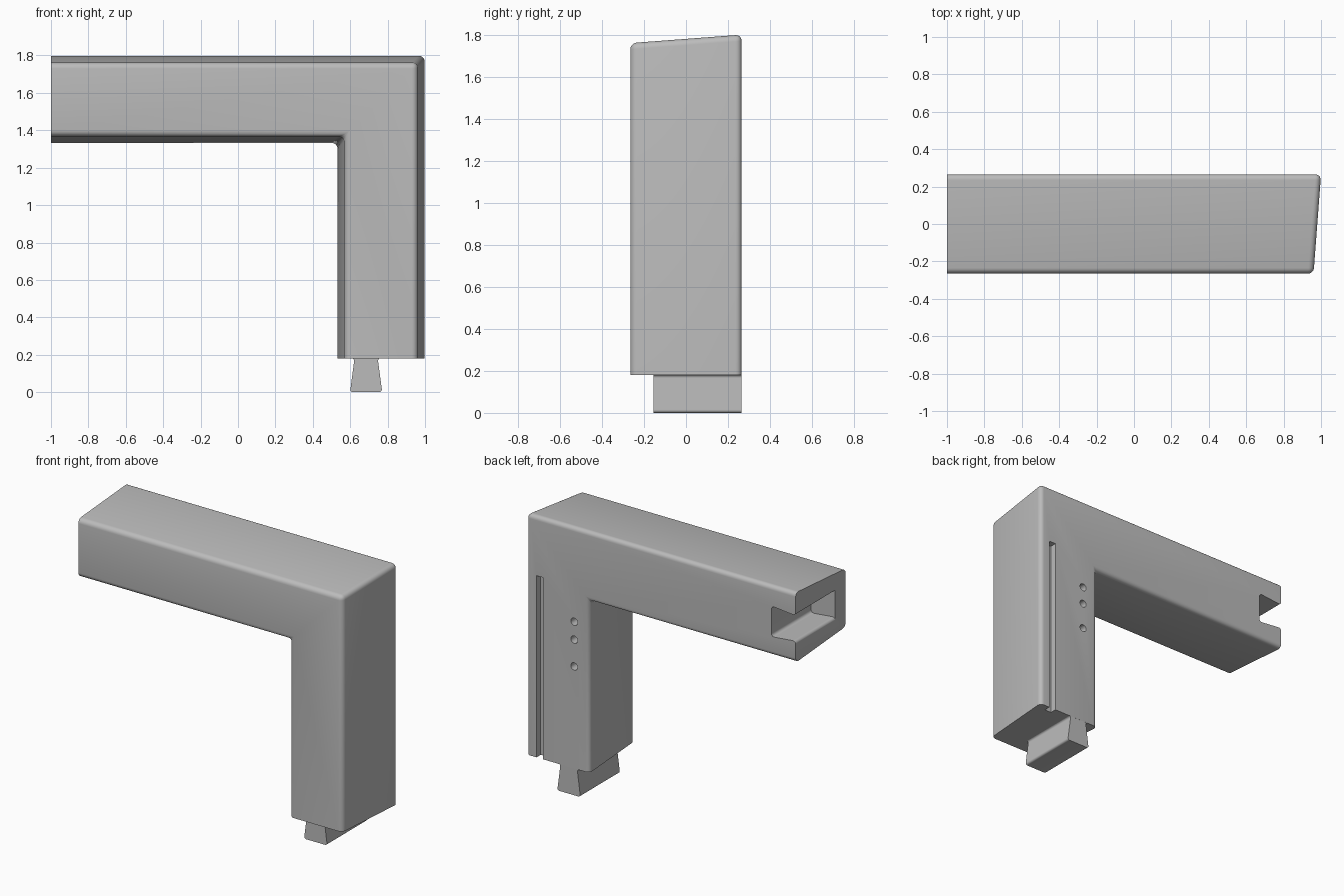
import bpy, bmesh, math
from mathutils import Matrix

default = bpy.data.objects.get("Cube")
if default:
    bpy.data.objects.remove(default, do_unlink=True)

FRONT, BACK = -0.265, 0.265
TAPER = 0.04        # how much the outline shrinks toward the front
TENON_FRONT = -0.155

grey = bpy.data.materials.new("plain_grey")
grey.use_nodes = True
grey.diffuse_color = (0.5, 0.5, 0.5, 1)
grey.node_tree.nodes["Principled BSDF"].inputs["Base Color"].default_value = (0.5, 0.5, 0.5, 1)


def make_object(name, bm):
    bmesh.ops.recalc_face_normals(bm, faces=bm.faces[:])
    mesh = bpy.data.meshes.new(name)
    bm.to_mesh(mesh)
    bm.free()
    mesh.materials.append(grey)
    obj = bpy.data.objects.new(name, mesh)
    bpy.context.collection.objects.link(obj)
    return obj


def loft(front, back, y0, y1):
    """Solid between two matching (x, z) outlines."""
    bm = bmesh.new()
    a = [bm.verts.new((x, y0, z)) for x, z in front]
    b = [bm.verts.new((x, y1, z)) for x, z in back]
    bm.faces.new(a)
    bm.faces.new(b)
    for i in range(len(a)):
        j = (i + 1) % len(a)
        bm.faces.new((a[i], a[j], b[j], b[i]))
    bmesh.ops.recalc_face_normals(bm, faces=bm.faces[:])
    return bm


def bevel(bm, edges, radius):
    bmesh.ops.bevel(bm, geom=edges, offset=radius, offset_type='OFFSET',
                    segments=5, profile=0.5, affect='EDGES', clamp_overlap=True)


def prism(name, outline, y0, y1, radius=0):
    bm = loft(outline, outline, y0, y1)
    if radius:
        bevel(bm, [e for e in bm.edges
                   if abs(e.verts[0].co.y - e.verts[1].co.y) > 0.01], radius)
    return make_object(name, bm)


def mirrored(half):
    """Closed outline from (half width, depth) points on one side."""
    return half + [(-w, d) for w, d in reversed(half)]


def cut(target, cutter):
    cutter.hide_render = True
    mod = target.modifiers.new("cut", 'BOOLEAN')
    mod.object = cutter
    mod.operation = 'DIFFERENCE'
    mod.solver = 'EXACT'
    bpy.context.view_layer.objects.active = target
    bpy.ops.object.modifier_apply(modifier=mod.name)
    bpy.data.objects.remove(cutter, do_unlink=True)


# Corner frame: tapered L with rounded long edges and flat ends
t = TAPER
back = [(-1, 1.33), (0.53, 1.33), (0.53, 0.18), (1, 0.18), (1, 1.8), (-1, 1.8)]
front = [(-1, 1.33 + t), (0.53 + t, 1.33 + t), (0.53 + t, 0.18),
         (1 - t, 0.18), (1 - t, 1.8 - t), (-1, 1.8 - t)]
bm = loft(front, back, FRONT, BACK)


def on_end(edge):
    return (all(v.co.x < -0.999 for v in edge.verts)
            or all(v.co.z < 0.181 for v in edge.verts))


bevel(bm, [e for e in bm.edges if not on_end(e)], 0.03)
frame = make_object("corner_frame", bm)

# Dovetail socket in the open end of the beam
half = [(0.2, -0.1), (0.2, -0.0005), (0.085, -0.0005), (0.103, 0.18)]
socket = [(-1 + d, 1.56 + w) for w, d in mirrored(half)]
cut(frame, prism("socket_cutter", socket, TENON_FRONT, BACK + 0.1, 0.022))

# Long groove down the back of the leg
groove = [(0.875, 0.1), (0.925, 0.1), (0.925, 1.4), (0.875, 1.4)]
cut(frame, prism("groove_cutter", groove, BACK - 0.045, BACK + 0.1))

# Three round holes in the back of the leg
for z in (1.165, 1.045, 0.865):
    bm = bmesh.new()
    bmesh.ops.create_cone(bm, cap_ends=True, segments=24, radius1=0.025, radius2=0.025,
                          depth=0.2, matrix=Matrix.Translation((0.645, BACK + 0.04, z))
                          @ Matrix.Rotation(math.pi / 2, 4, 'X'))
    cut(frame, make_object("hole_cutter", bm))

# Dovetail tenon under the leg
half = [(0.1, 0.225), (0.1, 0.181), (0.062, 0.181), (0.086, 0)]
tenon = prism("dovetail_tenon", [(0.685 + w, d) for w, d in mirrored(half)],
              TENON_FRONT, BACK - 0.0005, 0.016)

# Smooth rounded edges, crisp corners
for obj in (frame, tenon):
    bpy.ops.object.select_all(action='DESELECT')
    obj.select_set(True)
    bpy.context.view_layer.objects.active = obj
    bpy.ops.object.shade_smooth_by_angle(angle=math.radians(32))
